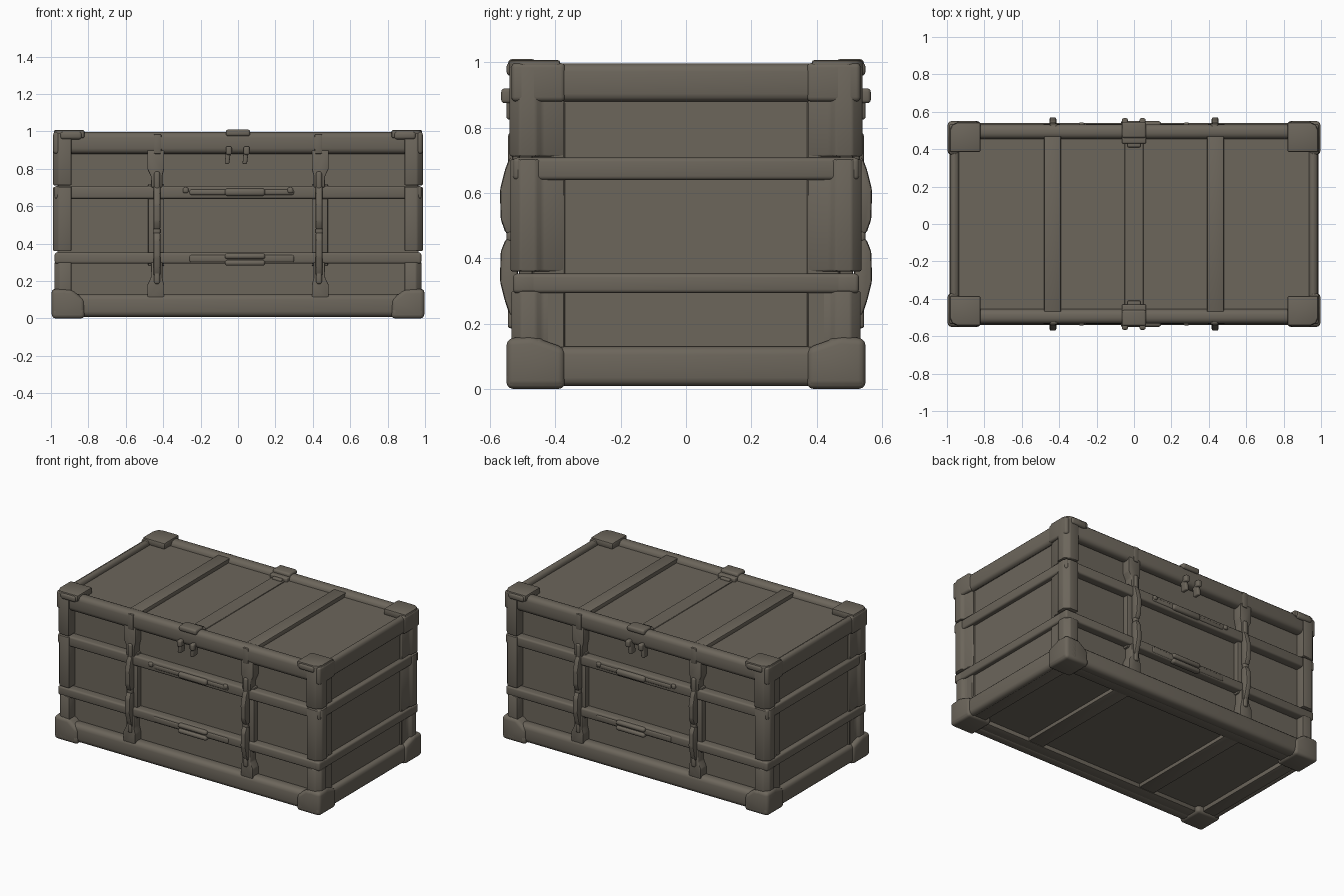
import bpy, bmesh, math
from mathutils import Vector

if "Cube" in bpy.data.objects:
    bpy.data.objects.remove(bpy.data.objects["Cube"])

mat = bpy.data.materials.new("weathered_grey_brown")
mat.diffuse_color = (0.150, 0.132, 0.105, 1)
mat.use_nodes = True
mat.node_tree.nodes["Principled BSDF"].inputs["Base Color"].default_value = mat.diffuse_color


def finish(name, bm):
    bmesh.ops.recalc_face_normals(bm, faces=bm.faces)
    me = bpy.data.meshes.new(name)
    bm.to_mesh(me)
    bm.free()
    me.materials.append(mat)
    ob = bpy.data.objects.new(name, me)
    bpy.context.collection.objects.link(ob)
    bpy.ops.object.select_all(action='DESELECT')
    ob.select_set(True)
    bpy.context.view_layer.objects.active = ob
    bpy.ops.object.shade_smooth_by_angle(angle=math.radians(40))
    return ob


def mirror(bm, axes):
    """Copy the geometry across the named planes."""
    for a in axes:
        i = "xyz".index(a)
        d = bmesh.ops.duplicate(bm, geom=bm.verts[:] + bm.edges[:] + bm.faces[:])
        for v in [g for g in d["geom"] if isinstance(g, bmesh.types.BMVert)]:
            v.co[i] *= -1


def prism(name, pts, axis, a, b, bevel=0.0, axes="", seg=3):
    """Extrude a 2D outline along an axis, round its edges, mirror it."""
    bm = bmesh.new()
    i = "xyz".index(axis)

    def co(p, h):
        c = list(p)
        c.insert(i, h)
        return Vector(c)
    lo = [bm.verts.new(co(p, a)) for p in pts]
    hi = [bm.verts.new(co(p, b)) for p in pts]
    n = len(pts)
    bm.faces.new(lo)
    bm.faces.new(hi)
    for k in range(n):
        bm.faces.new((lo[k], lo[(k + 1) % n], hi[(k + 1) % n], hi[k]))
    bmesh.ops.recalc_face_normals(bm, faces=bm.faces)
    if bevel:
        bmesh.ops.bevel(bm, geom=bm.edges[:], offset=bevel, segments=seg,
                        affect='EDGES', profile=0.5, clamp_overlap=True)
    mirror(bm, axes)
    return finish(name, bm)


def box(name, x, y, z, bevel=0.0, axes="", seg=3):
    pts = [(x[0], y[0]), (x[1], y[0]), (x[1], y[1]), (x[0], y[1])]
    return prism(name, pts, "z", z[0], z[1], bevel, axes, seg)


# Recessed inner shell that shows as the panels
box("panel_core", (-.95, .95), (-.475, .475), (.04, .965))

# Horizontal frame rails around the box: z range, half length, half width, rounding
rails = {"lid_rail": ((.88, .996), .983, .533, .03),
         "upper_band": ((.64, .708), .982, .53, .012),
         "lower_band": ((.293, .353), .98, .53, .012),
         "base_rail": ((.008, .13), .987, .54, .03)}
for n, (z, hx, hy, bv) in rails.items():
    box(n + "_long", (-hx, hx), (.455, hy), z, bv, "y")
    box(n + "_end", (.935, hx), (-hy, hy), z, bv, "x")

# Corner posts in three tiers, L-shaped in plan
tiers = {"lid_corner": ((.712, .99), .988, .54),
         "middle_corner": ((.36, .704), .988, .538),
         "lower_corner": ((.06, .30), .982, .535)}
for n, (z, hx, hy) in tiers.items():
    L = [(.89, .455), (.90, .44), (.925, .44), (.925, .40), (hx - .022, .372),
         (hx - .014, .44), (hx, .46), (hx, hy - .03), (hx - .03, hy), (.89, hy)]
    prism(n, L, "z", z[0], z[1], .006, "xy", 2)

# Filler strips beside the corners on the ends
box("end_panel_frame", (.92, .966), (.37, .47), (.05, .88), .005, "xy", 1)

# Base corner boots with a sloping upper edge
prism("boot_front_face", [(.82, .003), (.995, .003), (.995, .155), (.89, .155), (.82, .10)],
      "y", .43, .55, .022, "xy")
prism("boot_end_face", [(.37, .003), (.55, .003), (.55, .155), (.47, .16), (.37, .125)],
      "x", .90, .997, .022, "xy")
box("boot_sole", (.82, .995), (.37, .55), (.0, .06), .02, "xy")

# Lid corner caps: thin top plate with clipped corner, and wraps over the rail faces
cap = [(.82, .385), (.985, .385), (.985, .50), (.972, .53), (.945, .543), (.82, .543)]
prism("lid_cap_top", cap, "z", .965, 1.008, .01, "xy", 2)
box("lid_cap_end", (.94, .988), (.37, .535), (.88, .998), .014, "xy")
box("lid_cap_lip", (.835, .95), (.51, .55), (.958, 1.0), .014, "xy")

# Vertical ribs across lid and base
box("lid_rib", (.39, .48), (-.50, .50), (.94, .991), .006, "x", 2)
box("lid_centre_rib", (-.05, .05), (-.46, .46), (.95, .969), .002, "", 1)
box("base_rib", (.38, .495), (-.50, .50), (.016, .07), .006, "x", 2)
box("base_frame_long", (-.95, .95), (.40, .50), (.012, .07), .006, "y", 2)
box("base_frame_end", (.86, .96), (-.50, .50), (.012, .07), .006, "x", 2)

# Front and back straps above and below the latches
strap_top = [(.395, .90), (.485, .90), (.485, .80), (.465, .76), (.465, .70),
             (.405, .70), (.405, .76), (.395, .80)]
prism("upper_strap", strap_top, "y", .45, .532, .006, "xy", 2)
strap_low = [(.395, .10), (.485, .10), (.485, .18), (.465, .22), (.465, .30),
             (.405, .30), (.405, .22), (.395, .18)]
prism("lower_strap", strap_low, "y", .45, .535, .006, "xy", 2)
box("lid_strap", (.41, .45), (.45, .537), (.88, .985), .006, "xy", 2)
box("latch_backing", (.395, .48), (.45, .512), (.28, .72), .006, "xy", 2)

# Curved toggle latches, thickest near the middle of the box
for n, zs in (("lower_latch", (.225, .27, .33, .42, .46)),
              ("upper_latch", (.71, .67, .61, .52, .475))):
    pts = list(zip((.54, .555, .57, .568, .552), zs)) + [(.515, zs[-1]), (.515, zs[0])]
    prism(n, pts, "x", .415, .452, .009, "xy", 2)
box("latch_pin", (.415, .452), (.52, .55), (.45, .485), .01, "xy")
box("latch_hook_top", (.418, .448), (.52, .545), (.69, .785), .01, "xy")
box("latch_hook_base", (.418, .448), (.52, .546), (.185, .25), .01, "xy")

# Centre handles on the two bands, with their mounts
box("upper_handle", (-.07, .145), (.51, .55), (.655, .695), .015, "y")
box("lower_handle", (-.07, .145), (.51, .55), (.318, .348), .013, "y")
box("lower_handle_bar", (-.07, .145), (.51, .55), (.282, .312), .013, "y")
box("upper_handle_mount", (-.26, .30), (.48, .535), (.66, .69), .01, "y")
box("lower_handle_mount", (-.26, .30), (.48, .535), (.30, .34), .01, "y")
box("mount_knob", (.265, .295), (.51, .543), (.67, .70), .01, "xy")

# Centre lid clasp: plate, inner bracket and two hanging hooks
box("clasp_plate", (-.065, .065), (.46, .545), (.975, 1.01), .012, "y")
box("clasp_bracket", (-.065, .065), (.43, .48), (.955, .99), .008, "y")
box("clasp_foot", (-.035, .035), (.41, .44), (.955, .982), .006, "y")
for n, x in (("left_hook", -.055), ("right_hook", .04)):
    prism(n, [(x - .016, .825), (x + .008, .825), (x + .02, .92), (x - .008, .92)],
          "y", .50, .55, .008, "y")
    box(n + "_knob", (x - .01, x + .022), (.53, .566), (.875, .92), .01, "y")
